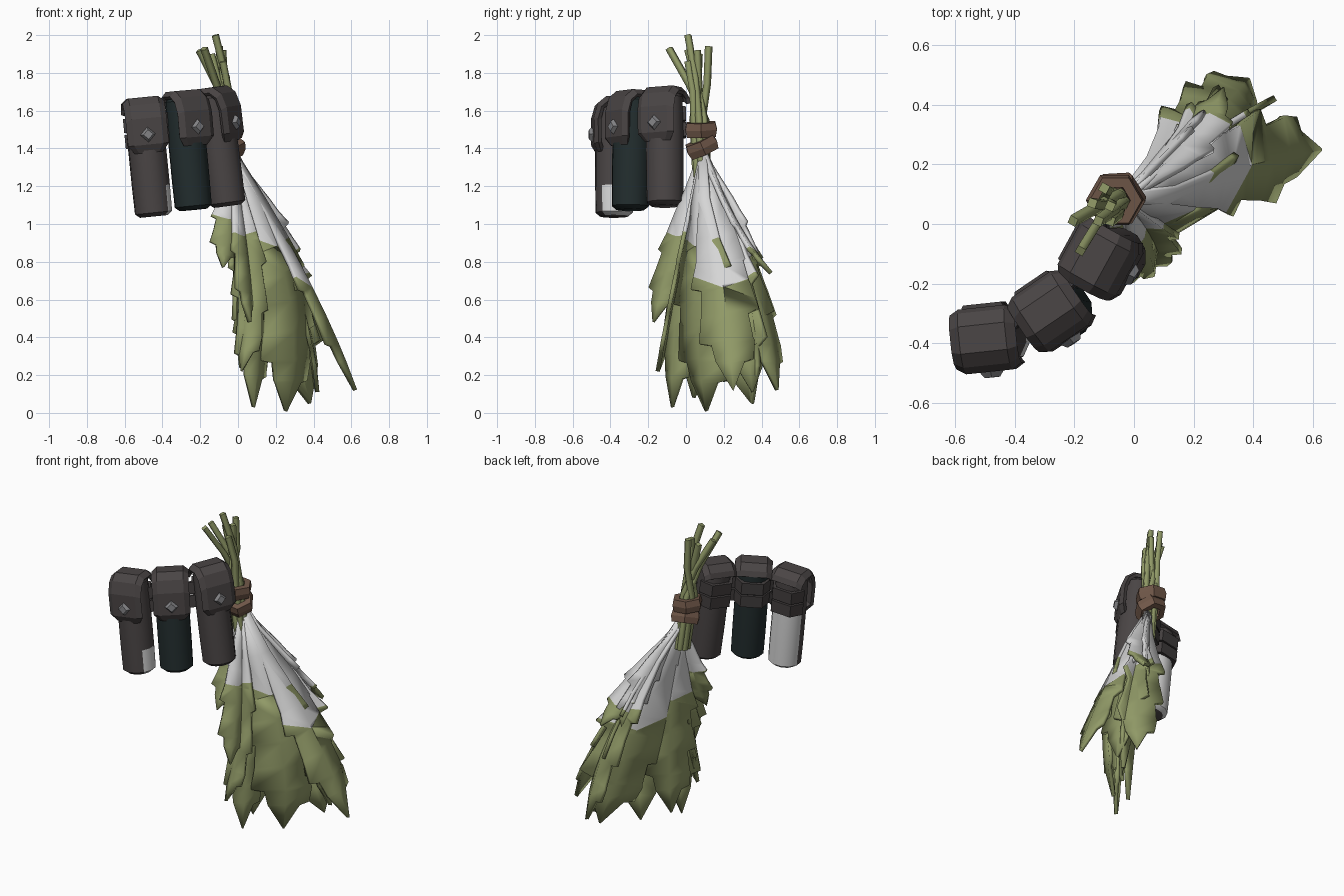
import bpy, bmesh
from math import radians, sin, cos, pi
from mathutils import Vector, Matrix

cube = bpy.data.objects.get("Cube")
if cube:
    bpy.data.objects.remove(cube)


def material(name, rgb):
    m = bpy.data.materials.new(name)
    m.use_nodes = True
    m.diffuse_color = (*rgb, 1)
    m.node_tree.nodes["Principled BSDF"].inputs["Base Color"].default_value = (*rgb, 1)
    return m


leaf_green = material("leaf green", (0.28, 0.32, 0.135))
pale_grey = material("pale grey", (0.67, 0.67, 0.67))
leather = material("dark leather", (0.068, 0.059, 0.059))
strap_dark = material("strap leather", (0.056, 0.049, 0.049))
teal = material("dark teal", (0.016, 0.026, 0.027))
brown = material("tie brown", (0.16, 0.095, 0.065))
metal = material("stud metal", (0.23, 0.23, 0.24))


def finish(name, bm, mats, matrix=None, thickness=0, smooth=0):
    """Turn a bmesh into an object, optionally thickened and smoothed by angle."""
    bmesh.ops.recalc_face_normals(bm, faces=bm.faces)
    mesh = bpy.data.meshes.new(name)
    bm.to_mesh(mesh)
    bm.free()
    for m in mats:
        mesh.materials.append(m)
    if smooth:
        mesh.shade_smooth()
        mesh.set_sharp_from_angle(angle=radians(smooth))
    ob = bpy.data.objects.new(name, mesh)
    bpy.context.collection.objects.link(ob)
    if matrix:
        ob.matrix_world = matrix
    if thickness:
        mod = ob.modifiers.new("thickness", "SOLIDIFY")
        mod.thickness = thickness
        mod.offset = 0


def grid(rows, closed=False, caps=False):
    """Bridge equal rows of points into a quad surface."""
    bm = bmesh.new()
    vs = [[bm.verts.new(p) for p in row] for row in rows]
    n = len(rows[0])
    for a, b in zip(vs, vs[1:]):
        for i in range(n if closed else n - 1):
            j = (i + 1) % n
            bm.faces.new((a[i], a[j], b[j], b[i]))
    if caps:
        bm.faces.new(vs[0])
        bm.faces.new(vs[-1])
    return bm


def lathe(profile, sides=12):
    return grid([[(r * sin(2 * pi * (i + .5) / sides), r * cos(2 * pi * (i + .5) / sides), z)
                  for i in range(sides)] for r, z in profile], True, True)


# Pouches: bottom centre, top centre, facing angle, body colour
POUCHES = [
    ("outer", (-.445, -.38, 1.04), (-.51, -.38, 1.685), 6, leather),
    ("middle", (-.235, -.295, 1.075), (-.295, -.285, 1.71), 34, teal),
    ("inner", (-.055, -.11, 1.095), (-.14, -.115, 1.735), 61, leather),
]
FLAP = [(-.083, .345), (-.104, .385), (-.106, .52), (-.086, .59), (-.045, .624),
        (.04, .624), (.08, .595), (.092, .565)]
BACK = [(-.098, .03), (-.058, .103), (.058, .103), (.098, .03)]
belt_paths = {.37: [], .455: []}

for name, low, high, turn, colour in POUCHES:
    low, high = Vector(low), Vector(high)
    tilt = Vector((0, 0, 1)).rotation_difference(high - low).to_matrix().to_4x4()
    place = Matrix.Translation(low) @ tilt @ Matrix.Rotation(radians(turn), 4, 'Z')

    # Container body, the outer one bare at the back
    bm = lathe([(.075, 0), (.1, .02), (.102, .16), (.102, .38), (.098, .58), (.07, .61)])
    if name == "outer":
        for f in bm.faces:
            c = f.calc_center_median()
            if c.z < .38 and (c.y > .02 or (c.x > .06 and c.z < .16)):
                f.material_index = 1
    finish(name + "_body", bm, [colour, pale_grey], place, smooth=40)

    # Flap folded over the top with bevelled sides
    rows = []
    for i, (y, z) in enumerate(FLAP):
        k = .68 if i == 0 else 1
        iy, iz = y * .83, .42 + (z - .42) * .88 if z > .42 else z
        rows.append([(-.104 * k, iy, iz), (-.075 * k, y, z), (.075 * k, y, z), (.104 * k, iy, iz)])
    finish(name + "_flap", grid(rows), [leather], place, .022)

    # Diamond stud
    bm = bmesh.new()
    bmesh.ops.create_cone(bm, cap_ends=True, segments=4, radius1=.042, radius2=.026, depth=.022,
                          matrix=Matrix.Translation((0, -.124, .435)) @ Matrix.Rotation(pi / 2, 4, 'X'))
    finish(name + "_stud", bm, [metal], place)

    for z, path in belt_paths.items():
        path += [(place @ Vector((x, y, z)), place @ Vector((x, y, z + .075))) for x, y in BACK]

# Two belts linking the pouch backs
for i, path in enumerate(belt_paths.values()):
    finish(f"back_belt_{i + 1}", grid(path), [strap_dark], None, .025)


# Stems fanning out above the tie
STEM_TOPS = [(-.12, .01, 2), (-.205, .01, 1.92), (-.18, -.09, 1.93), (-.10, .12, 1.94),
             (-.08, .06, 1.92), (-.14, .07, 1.9), (-.08, .01, 1.86)]
for i, top in enumerate(STEM_TOPS):
    top = Vector(top)
    a = i * 2 * pi / len(STEM_TOPS)
    foot = Vector((-.03 + .03 * cos(a), .085 + .03 * sin(a), 1.2))
    knee = Vector((-.07 + .035 * cos(a), .07 + .035 * sin(a), 1.55))
    bend = knee.lerp(top, .5) + Vector((.015, .01, 0))
    curve = bpy.data.curves.new(f"stem_{i + 1}", 'CURVE')
    curve.dimensions = '3D'
    curve.bevel_depth = .021
    curve.bevel_resolution = 0
    curve.use_fill_caps = True
    s = curve.splines.new('POLY')
    s.points.add(3)
    for p, co in zip(s.points, (foot, knee, bend, top)):
        p.co = (*co, 1)
    curve.materials.append(leaf_green)
    bpy.context.collection.objects.link(bpy.data.objects.new(curve.name, curve))


# Cord wrapped twice round the stems
def cord(name, centre, tilt_x, tilt_y):
    rows = []
    for i in range(7):
        a = 2 * pi * i / 6
        d = Vector((cos(a), sin(a), 0))
        rows.append([d * r + Vector((0, 0, z))
                     for r, z in ((.05, -.038), (.088, -.038), (.097, 0), (.088, .038), (.05, .038))])
    bm = grid(rows, True)
    bmesh.ops.remove_doubles(bm, verts=bm.verts, dist=.0005)
    finish(name, bm, [brown], Matrix.Translation(centre) @ Matrix.Rotation(radians(tilt_x), 4, 'X')
           @ Matrix.Rotation(radians(tilt_y), 4, 'Y'))


cord("upper_cord", (-.065, .08, 1.5), 2, 5)
cord("lower_cord", (-.055, .085, 1.41), 24, 8)

# Serrated leaf outline: position along the leaf, width to each side
OUTLINE = [(0, .14, .14), (.18, .36, .36), (.34, .72, .66), (.44, 1.04, .8), (.455, .74, .84),
           (.54, .84, 1.08), (.555, .88, .74), (.66, 1.06, .84), (.675, .7, .86),
           (.78, .78, 1.0), (.795, .82, .6), (.87, .74, .5), (.88, .44, .46), (1, .01, .01)]


def leaf(name, mid, tip, facing, half_width, pale_above, start=(-.035, .085, 1.38)):
    start, mid, tip = Vector(start), Vector(mid), Vector(tip)
    n = Vector((*facing, 0)).normalized()
    ctrl = 2 * mid - (start + tip) / 2
    rows = []
    for t, left, right in OUTLINE:
        p = start * (1 - t) ** 2 + ctrl * 2 * t * (1 - t) + tip * t * t
        tangent = (ctrl - start) * (1 - t) + (tip - ctrl) * t
        side = tangent.cross(n).normalized() * half_width
        drop = n * half_width * .25
        rows.append([p - (side + drop) * left, p, p + (side - drop) * right])
    # Pale upper part ending in a blunt point on the midrib
    above, below = next((a[1], b[1]) for a, b in zip(rows, rows[1:]) if b[1].z <= pale_above)
    centre = above.lerp(below, (above.z - pale_above) / (above.z - below.z))
    across = Vector((n.y, -n.x, 0)) * .35
    cuts = [Vector((0, 0, 1)) + across, Vector((0, 0, 1)) - across]
    bm = grid(rows)
    for cut in cuts:
        bmesh.ops.bisect_plane(bm, geom=bm.verts[:] + bm.edges[:] + bm.faces[:],
                               plane_co=centre, plane_no=cut)
    for f in bm.faces:
        c = f.calc_center_median() - centre
        f.material_index = int(all(c.dot(cut) > 0 for cut in cuts))
    finish(name, bm, [leaf_green, pale_grey], None, .022, smooth=35)


FRONT, REAR = (.7, -.7), (-.7, .7)
leaf("front_centre_leaf", (.255, .055, .66), (.25, .11, .01), FRONT, .2, .88)
leaf("front_low_leaf", (.08, -.03, .68), (.08, -.07, .03), FRONT, .125, .92)
leaf("front_short_leaf", (.03, -.06, .88), (.06, -.17, .48), (.9, -.5), .09, .93)
leaf("side_short_leaf", (-.05, .01, 1.05), (-.08, -.10, .77), (.35, -.93), .085, 1.02)
leaf("outer_leaf", (.35, .19, .73), (.62, .25, .12), (1, -.05), .16, .66)
leaf("outer_inner_leaf", (.29, .27, .72), (.42, .35, .11), (.9, .2), .16, .8)
leaf("end_leaf", (.25, .35, .72), (.38, .48, .12), (.6, .75), .14, .82)
leaf("end_short_leaf", (.18, .27, 1.0), (.3, .45, .74), (.2, .9), .08, .85)
leaf("rear_centre_leaf", (.17, .25, .7), (.38, .35, .05), REAR, .22, .67)
leaf("rear_low_leaf", (.05, .09, .7), (.08, .04, .08), REAR, .16, .84)
leaf("rear_short_leaf", (.12, .27, 1.0), (.2, .37, .7), REAR, .08, .82)
leaf("low_edge_leaf", (.06, -.05, .72), (.02, -.15, .22), (-.3, -.95), .09, .94)
